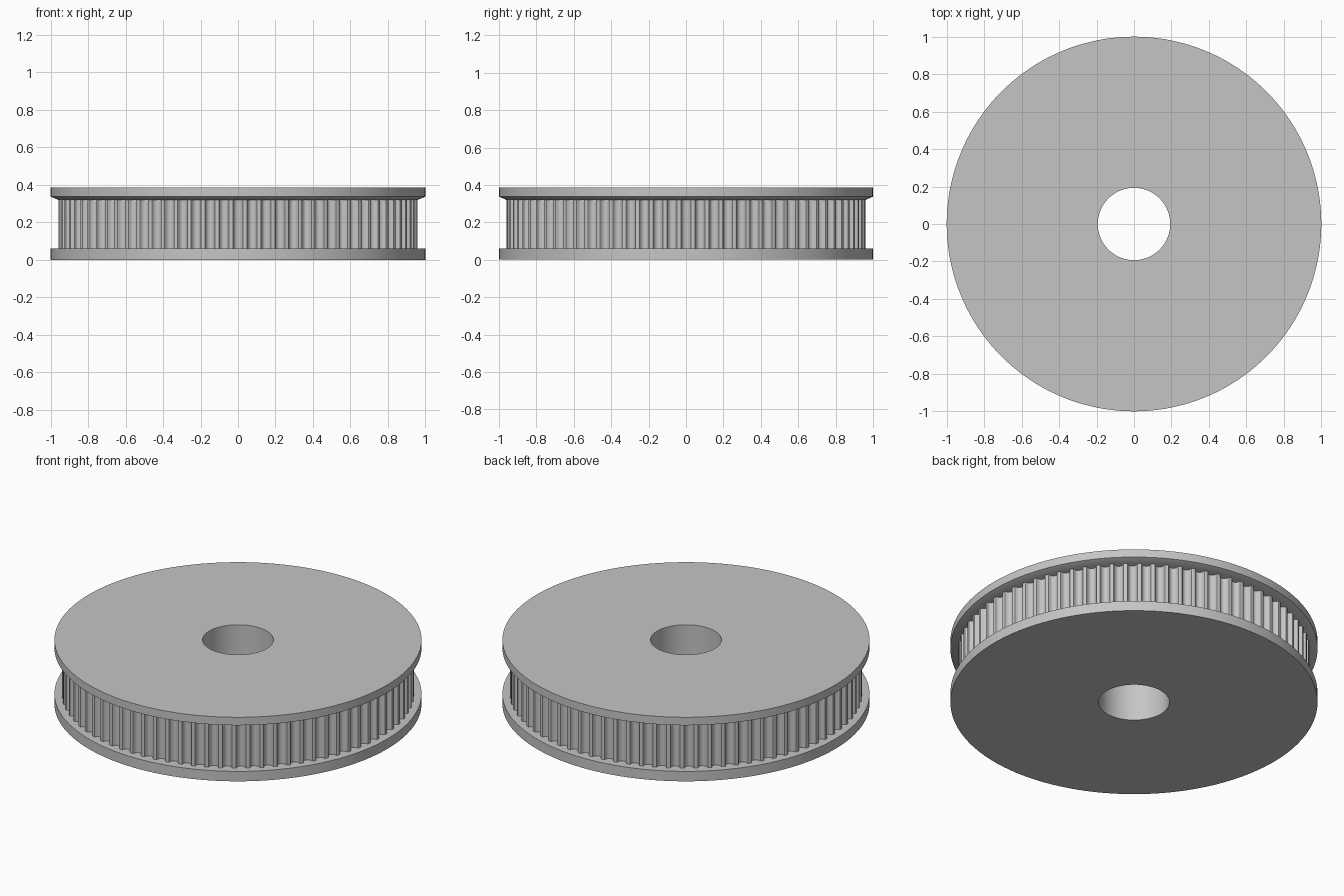
import bpy
import bmesh
from math import cos, sin, pi, tau

TEETH = 80
BORE = 0.193
TOOTH_R = 0.96
RIM_R = 1.0
HEIGHT = 0.385

cube = bpy.data.objects.get("Cube")
if cube:
    bpy.data.objects.remove(cube, do_unlink=True)

# Single plain grey
grey = bpy.data.materials.new("plain_grey")
grey.use_nodes = True
colour = (0.56, 0.56, 0.56, 1)
grey.diffuse_color = colour
grey.node_tree.nodes["Principled BSDF"].inputs["Base Color"].default_value = colour


def ring_solid(name, loops, smooth_angle):
    """Join closed loops of equal length into a solid ring around z."""
    bm = bmesh.new()
    rows = [[bm.verts.new(p) for p in loop] for loop in loops]
    for a, b in zip(rows, rows[1:] + rows[:1]):
        for i in range(len(a)):
            j = (i + 1) % len(a)
            bm.faces.new((a[i], a[j], b[j], b[i]))
    bmesh.ops.recalc_face_normals(bm, faces=bm.faces)
    mesh = bpy.data.meshes.new(name)
    bm.to_mesh(mesh)
    bm.free()
    mesh.materials.append(grey)
    obj = bpy.data.objects.new(name, mesh)
    bpy.context.collection.objects.link(obj)
    bpy.ops.object.select_all(action="DESELECT")
    obj.select_set(True)
    bpy.context.view_layer.objects.active = obj
    bpy.ops.object.shade_smooth_by_angle(angle=smooth_angle)
    return obj


def circle(r, z, n=160):
    return [(r * cos(tau * i / n), r * sin(tau * i / n), z) for i in range(n)]


def lathe(name, profile):
    return ring_solid(name, [circle(r, z) for r, z in profile], pi / 6)


# Flat lower flange
lathe("lower_flange", [(BORE, 0), (RIM_R, 0), (RIM_R, 0.06), (BORE, 0.06)])

# Upper flange with a sloping underside
lathe("upper_flange", [(BORE, 0.32), (TOOTH_R, 0.32), (RIM_R, 0.337),
                       (RIM_R, HEIGHT), (BORE, HEIGHT)])

# Toothed core: rounded belt grooves (half width, depth) repeated round the rim
half = [(0.031, 0), (0.027, 0.0015), (0.025, 0.005), (0.0225, 0.014),
        (0.0185, 0.0205), (0.0105, 0.0268), (0.005, 0.0286)]
groove = [(-w, d) for w, d in half] + [(0, 0.029)] + [(w, d) for w, d in half[::-1]]
outline = [(tau * t / TEETH + w / TOOTH_R, TOOTH_R - d)
           for t in range(TEETH) for w, d in groove]


def core_loop(z, radius=None):
    return [((radius or r) * cos(a), (radius or r) * sin(a), z) for a, r in outline]


low, high = 0.05, 0.33
ring_solid("toothed_core", [core_loop(low, BORE), core_loop(low),
                            core_loop(high), core_loop(high, BORE)], pi / 6)
